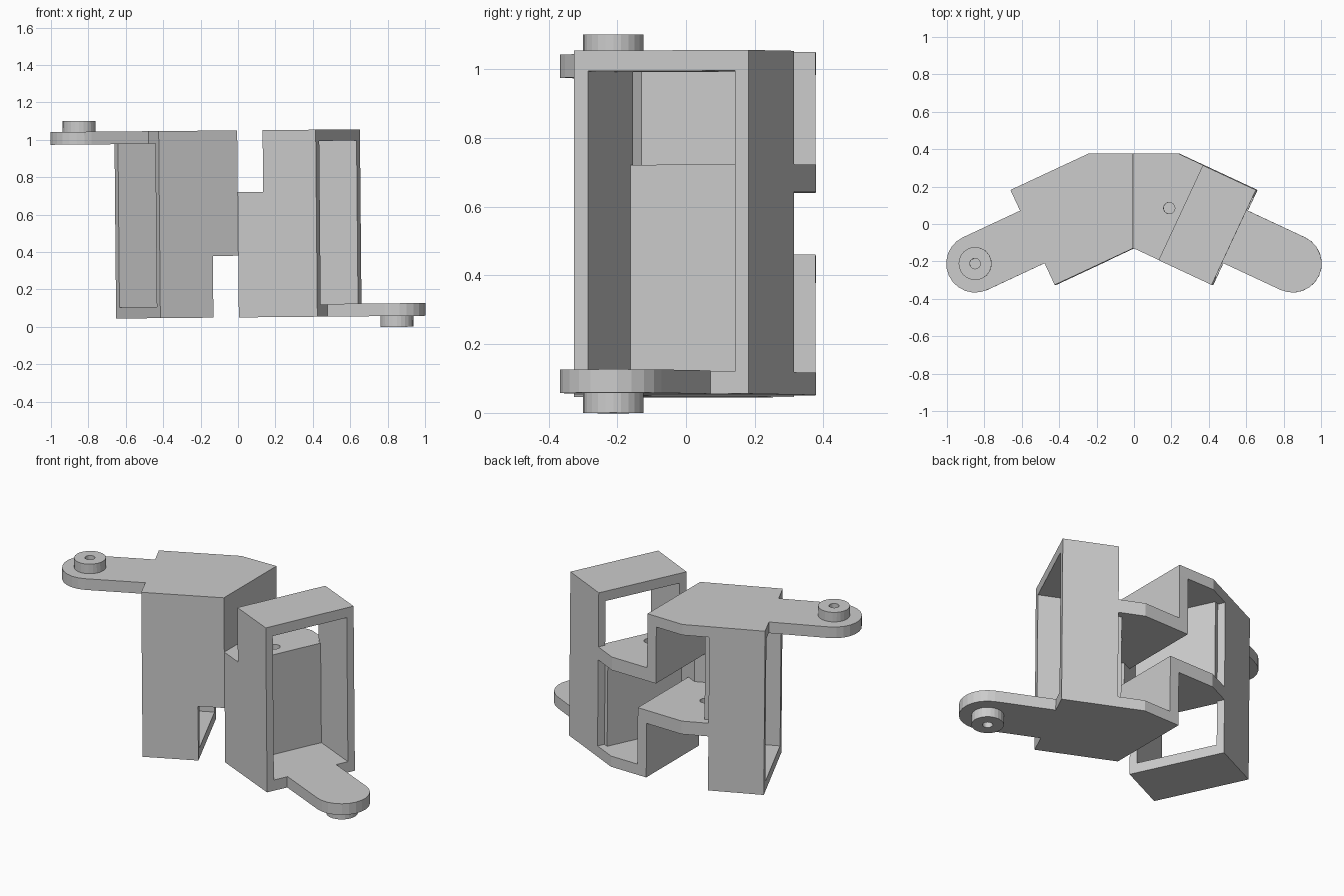
import bpy, bmesh
from math import sin, cos, pi, radians
from mathutils import Matrix

if "Cube" in bpy.data.objects:
    bpy.data.objects.remove(bpy.data.objects["Cube"])

A = radians(25)          # each half swings back by this angle
U, V = (cos(A), -sin(A)), (sin(A), cos(A))
MID = 0.55               # height of the half-turn axis
TILT = Matrix.Rotation(-0.009, 4, 'Y')


def P(s, t):
    """Point in the swung frame: s along the arm, t across it."""
    return (s * U[0] + t * V[0], -0.13 + s * U[1] + t * V[1])


def box(s0, s1, t0, t1):
    return [P(s0, t0), P(s1, t0), P(s1, t1), P(s0, t1)]


def circle(c, r, n=24):
    return [(c[0] + r * cos(2 * pi * i / n), c[1] + r * sin(2 * pi * i / n)) for i in range(n)]


def prism(name, loops, z0, z1):
    """Extrude an outline (with optional holes); add it to both halves by a half turn about y."""
    bm = bmesh.new()
    levels = []
    for z in (z0, z1):
        rings, edges = [], []
        for loop in loops:
            vs = [bm.verts.new((x, y, z - MID)) for x, y in loop]
            edges += [bm.edges.new((vs[i - 1], vs[i])) for i in range(len(vs))]
            rings.append(vs)
        bmesh.ops.triangle_fill(bm, use_beauty=True, use_dissolve=False, edges=edges)
        levels.append(rings)
    for a, b in zip(*levels):
        for i in range(len(a)):
            bm.faces.new((a[i - 1], a[i], b[i], b[i - 1]))
    bmesh.ops.recalc_face_normals(bm, faces=bm.faces)
    me = bpy.data.meshes.new(name)
    bm.to_mesh(me)
    bm.free()
    for side, turn in (("right", 0), ("left", pi)):
        ob = bpy.data.objects.new(f"{name}_{side}", me)
        ob.matrix_world = Matrix.Translation((0, 0, MID)) @ TILT @ Matrix.Rotation(turn, 4, 'Y')
        bpy.context.collection.objects.link(ob)


L, D, W, T = 0.463, 0.15, 0.56, 0.044    # arm length, divider, width, wall
Z0, ZB, ZL, ZH, ZT, Z1 = 0.05, 0.115, 0.64, 0.72, 0.99, 1.05

# horizontal plates
prism("base_plate", [[(0, -0.13), P(L, 0), P(L, W), P(0, W), (0, 0.377)]], Z0, ZB)
prism("ledge", [[(0, -0.13), P(D, 0), P(D, T), P(D + .02, T), P(D + .02, W - T),
                 P(D, W - T), P(D, W), P(0, W), (0, 0.377)],
                circle((0.19, 0.085), 0.03)], ZL, ZH)
prism("frame_top", [box(D, L, 0, W)], ZT, Z1)

# upright walls
prism("front_wall", [box(D, L, 0, T)], ZB, ZT)
prism("back_wall", [box(D, L, W - T, W)], ZB, ZT)
prism("inner_front_wall", [[(0, -0.13), P(D, 0), P(D, T), (0, -0.13 + T / cos(A))]], ZB, ZL)
prism("divider_panel", [box(D - .03, D + .02, T, W - T)], ZB, ZL)
prism("centre_wall", [[(0, -0.1), (0.06, -0.12), (0.06, 0.377), (0, 0.377)]], ZB, 0.46)

# rounded hinge arm and its hollow boss
S, C, R = 0.80, 0.283, 0.155
arc = [P(S + R * sin(pi * i / 12), C - R * cos(pi * i / 12)) for i in range(13)]
prism("hinge_arm", [[P(L, C - R)] + arc + [P(L, C + R)]], Z0, 0.118)
prism("hinge_boss", [circle(P(S, C), 0.088), circle(P(S, C), 0.028)], -0.008, Z0)
